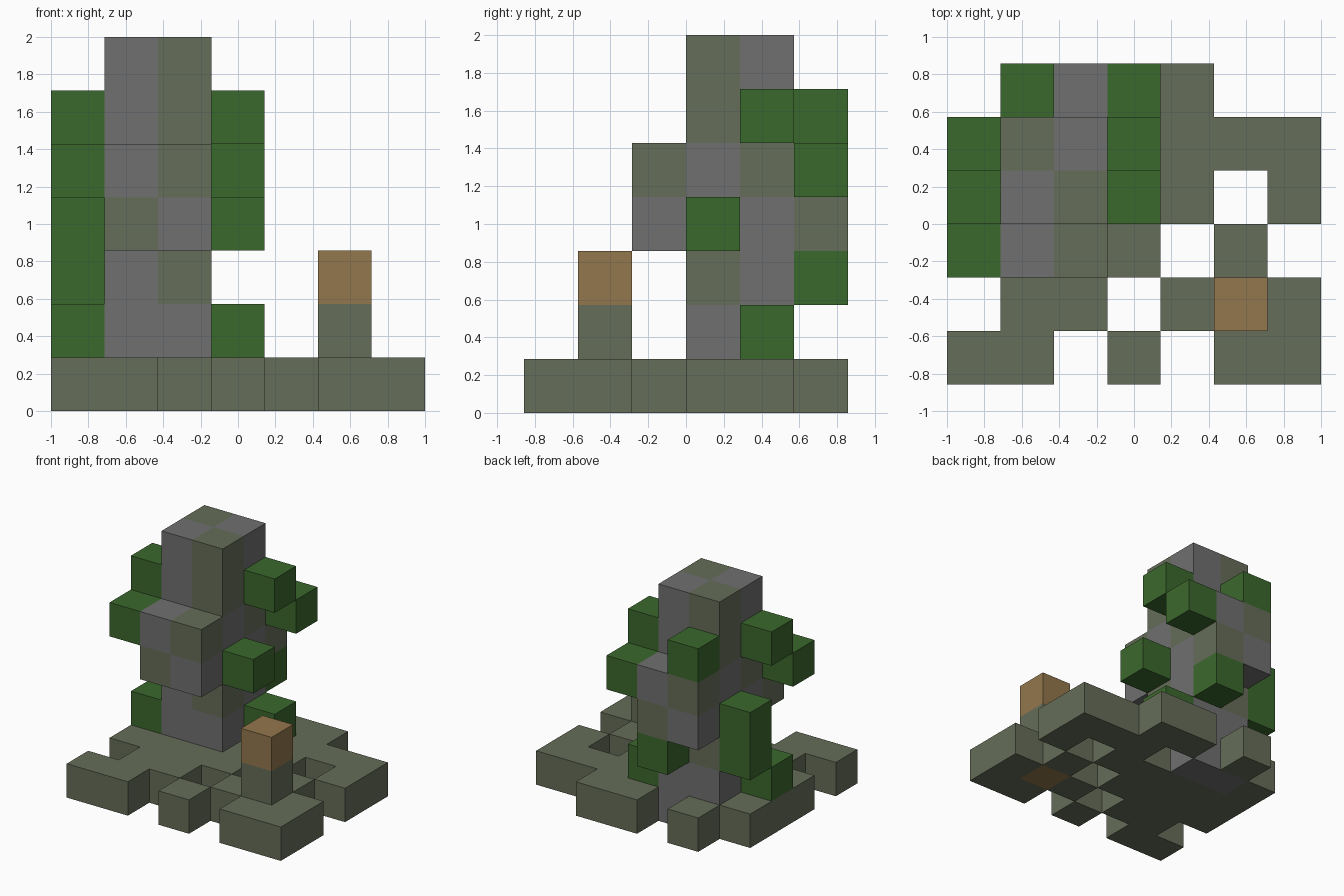
import bpy
import bmesh
from mathutils import Vector

cube = bpy.data.objects.get("Cube")
if cube:
    bpy.data.objects.remove(cube, do_unlink=True)

CELL = 2 / 7


def make_material(name, rgb):
    mat = bpy.data.materials.new(name)
    mat.use_nodes = True
    colour = (*rgb, 1.0)
    mat.diffuse_color = colour
    shader = mat.node_tree.nodes["Principled BSDF"]
    shader.inputs["Base Color"].default_value = colour
    shader.inputs["Roughness"].default_value = 0.9
    return mat


MATERIALS = {
    "moss": make_material("mossy_stone", (0.133, 0.153, 0.098)),
    "stone": make_material("grey_stone", (0.162, 0.160, 0.162)),
    "leaf": make_material("leaf_green", (0.044, 0.138, 0.026)),
    "wood": make_material("light_brown", (0.292, 0.184, 0.074)),
}

# Ground slab: rows run from back to front, columns from right to left
slab_plan = [
    ".#.##..",
    "###.###",
    "#####.#",
    "####.#.",
    ".##.###",
    "##.#.##",
]
slab = {}
for row, line in enumerate(slab_plan):
    for i, mark in enumerate(line):
        if mark == "#":
            slab[i, 5 - row, 0] = "moss"
slab[1, 4, 0] = slab[2, 4, 0] = "stone"
slab[5, 1, 0] = "wood"

# Pillar: two columns wide, thicker in the middle, chequered above its foot
pillar = {}
for k in range(1, 7):
    rows = range(2, 6) if k in (3, 4) else range(3, 5)
    for i in (1, 2):
        for j in rows:
            odd = (i + j + (k == 4)) % 2
            pillar[i, j, k] = "moss" if odd and k > 1 else "stone"

# Foliage blocks clinging to the pillar
foliage = dict.fromkeys([
    (0, 3, 1), (0, 4, 2), (0, 4, 3), (0, 2, 4), (0, 3, 5),
    (3, 4, 1), (3, 3, 3), (3, 5, 4), (3, 4, 5),
    (2, 5, 2), (1, 5, 5),
], "leaf")

# Small post with a wooden cap
post = {(5, 1, 1): "moss", (5, 1, 2): "wood"}

parts = {"ground_slab": slab, "pillar": pillar, "foliage": foliage, "post": post}
filled = set().union(*parts.values())


def build_blocks(name, cells):
    """Join the exposed faces of the blocks into one mesh."""
    bm = bmesh.new()
    names = sorted(set(cells.values()))
    for cell, colour in cells.items():
        centre = Vector(cell) + Vector((0.5, 0.5, 0.5))
        for axis in range(3):
            for sign in (-1, 1):
                step = [0, 0, 0]
                step[axis] = sign
                if tuple(a + b for a, b in zip(cell, step)) in filled:
                    continue
                u, v = Vector((0, 0, 0)), Vector((0, 0, 0))
                u[(axis + 1) % 3] = 0.5 * sign
                v[(axis + 2) % 3] = 0.5
                mid = centre + Vector(step) * 0.5
                corners = (mid - u - v, mid + u - v, mid + u + v, mid - u + v)
                face = bm.faces.new([
                    bm.verts.new((p - Vector((3.5, 3, 0))) * CELL) for p in corners])
                face.material_index = names.index(colour)
    bmesh.ops.remove_doubles(bm, verts=bm.verts, dist=0.001)
    mesh = bpy.data.meshes.new(name)
    bm.to_mesh(mesh)
    bm.free()
    for colour in names:
        mesh.materials.append(MATERIALS[colour])
    obj = bpy.data.objects.new(name, mesh)
    bpy.context.collection.objects.link(obj)


for part_name, part_cells in parts.items():
    build_blocks(part_name, part_cells)
